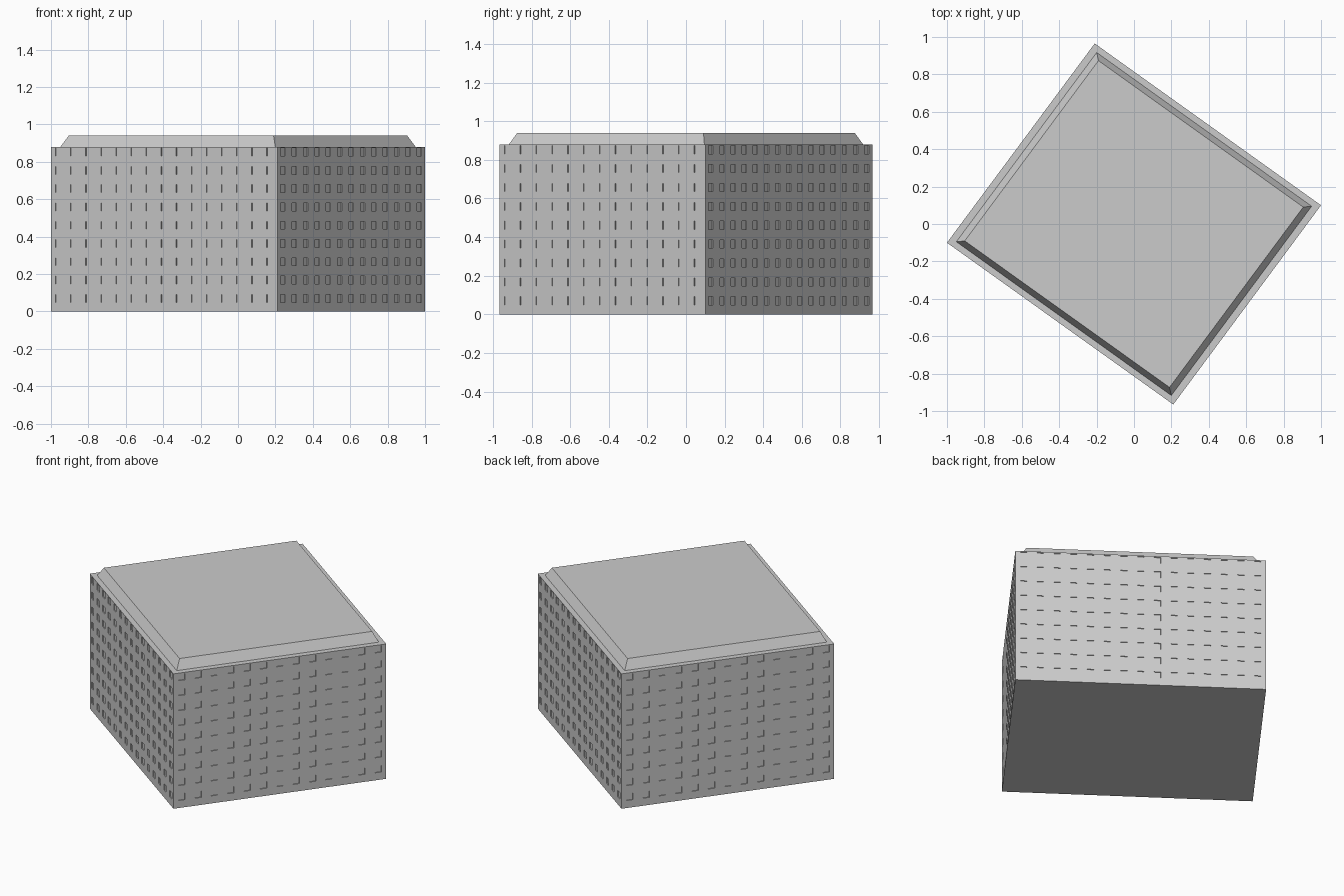
import bpy
import bmesh
from mathutils import Vector

cube = bpy.data.objects.get("Cube")
if cube:
    bpy.data.objects.remove(cube, do_unlink=True)

WALL_H, ROOF_H = 0.88, 0.94
ROWS, RECESS = 9, 0.006
# Footprint corners, counter-clockwise, and window columns on each wall
CORNERS = [Vector(p) for p in ((-1, -0.1), (0.21, -0.965), (1, 0.1), (-0.21, 0.965))]
COLUMNS = (15, 13, 15, 13)

concrete = bpy.data.materials.new("light_grey_concrete")
concrete.use_nodes = True
concrete.diffuse_color = (0.6, 0.6, 0.6, 1)
concrete.node_tree.nodes["Principled BSDF"].inputs["Base Color"].default_value = (0.6, 0.6, 0.6, 1)


def finish(name, bm):
    mesh = bpy.data.meshes.new(name)
    bm.to_mesh(mesh)
    bm.free()
    mesh.materials.append(concrete)
    obj = bpy.data.objects.new(name, mesh)
    bpy.context.collection.objects.link(obj)


def ring(bm, scale, z):
    return [bm.verts.new((c.x * scale, c.y * scale, z)) for c in CORNERS]


def cuts(count, start, end):
    """Fractions along a side where windows begin and end."""
    inner = [(i + f) / count for i in range(count) for f in (start, end)]
    return [0] + inner + [1]


# Walls with a grid of shallow recessed windows
def build_wall(name, a, b, columns):
    bm = bmesh.new()
    rows = [[bm.verts.new((*a.lerp(b, u), v * WALL_H)) for u in cuts(columns, 0.3, 0.7)]
            for v in cuts(ROWS, 0.5, 0.93)]
    windows = []
    for j in range(len(rows) - 1):
        for i in range(len(rows[0]) - 1):
            face = bm.faces.new((rows[j][i], rows[j][i + 1], rows[j + 1][i + 1], rows[j + 1][i]))
            if i % 2 and j % 2:
                windows.append(face)
    bm.normal_update()
    bmesh.ops.inset_individual(bm, faces=windows, thickness=0, depth=-RECESS)
    finish(name, bm)


names = ("front_right_wall", "front_left_wall", "back_left_wall", "back_right_wall")
for k, name in enumerate(names):
    build_wall(name, CORNERS[k], CORNERS[(k + 1) % 4], COLUMNS[k])

# Underside of the building
bm = bmesh.new()
bm.faces.new(reversed(ring(bm, 1, 0)))
finish("floor_slab", bm)

# Ledge and bevelled roof block
bm = bmesh.new()
levels = [ring(bm, 1, WALL_H), ring(bm, 0.95, WALL_H), ring(bm, 0.905, ROOF_H)]
for low, high in zip(levels, levels[1:]):
    for i in range(4):
        n = (i + 1) % 4
        bm.faces.new((low[i], low[n], high[n], high[i]))
bm.faces.new(levels[-1])
finish("roof", bm)
